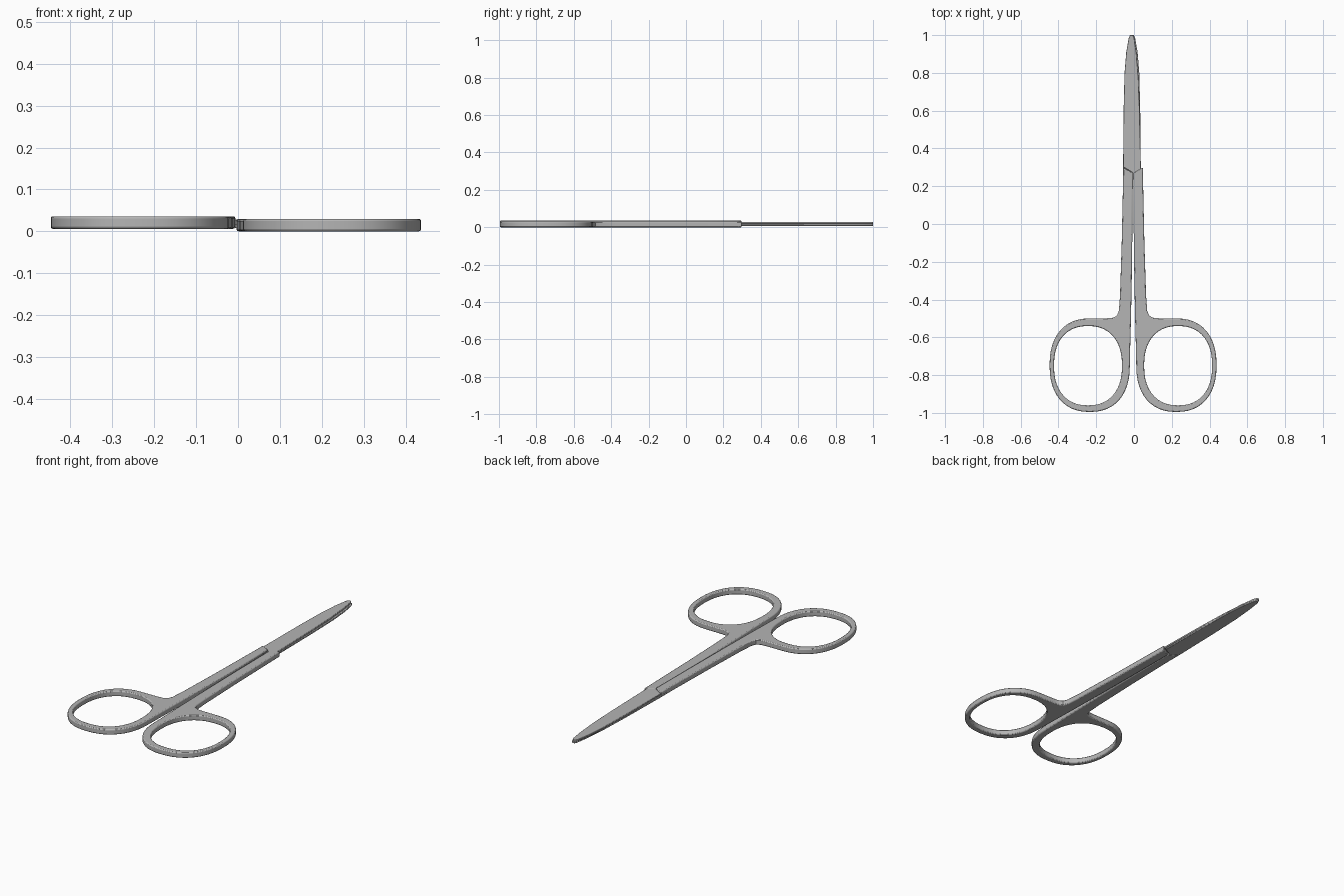
import bpy
import bmesh
from math import sin, cos, pi, radians, copysign

cube = bpy.data.objects.get("Cube")
if cube:
    bpy.data.objects.remove(cube, do_unlink=True)

# Brushed steel for every part
steel = bpy.data.materials.new("steel grey")
steel.use_nodes = True
steel.diffuse_color = (0.46, 0.46, 0.46, 1)
steel.node_tree.nodes["Principled BSDF"].inputs["Base Color"].default_value = steel.diffuse_color


def rounded_oval(cx, cy, rx, ry, start, end, steps, power=2.3):
    """Points along a slightly squared oval."""
    points = []
    for i in range(steps + 1):
        a = radians(start + (end - start) * i / steps)
        x, y = cos(a), sin(a)
        points.append((cx + rx * copysign(abs(x) ** (2 / power), x),
                       cy + ry * copysign(abs(y) ** (2 / power), y)))
    return points


def plate(name, loops, bottom, top, rim):
    """Flat plate from closed outlines, with softened rims."""
    bm = bmesh.new()
    for loop in loops:
        verts = [bm.verts.new((x, y, bottom)) for x, y in loop]
        for a, b in zip(verts, verts[1:] + verts[:1]):
            bm.edges.new((a, b))
    bmesh.ops.triangle_fill(bm, use_beauty=True, edges=bm.edges[:])
    sides = bmesh.ops.extrude_face_region(bm, geom=bm.faces[:], use_keep_orig=True)
    raised = [v for v in sides["geom"] if isinstance(v, bmesh.types.BMVert)]
    bmesh.ops.translate(bm, verts=raised, vec=(0, 0, top - bottom))
    bmesh.ops.recalc_face_normals(bm, faces=bm.faces[:])
    mesh = bpy.data.meshes.new(name)
    bm.to_mesh(mesh)
    bm.free()
    mesh.materials.append(steel)
    obj = bpy.data.objects.new(name, mesh)
    bpy.context.collection.objects.link(obj)
    bevel = obj.modifiers.new("soft rim", "BEVEL")
    bevel.width = rim
    bevel.segments = 2
    bevel.limit_method = "ANGLE"
    bevel.angle_limit = radians(60)
    bpy.ops.object.select_all(action="DESELECT")
    obj.select_set(True)
    bpy.context.view_layer.objects.active = obj
    bpy.ops.object.shade_smooth_by_angle(angle=radians(35))
    return obj


def turned_copy(obj, name, axis_x, axis_z=0.018):
    """Opposite half: the same part turned over about the long axis."""
    other = obj.copy()
    other.data = obj.data.copy()
    other.name = name
    other.rotation_euler.y = pi
    other.location = (2 * axis_x, 0, 2 * axis_z)
    bpy.context.collection.objects.link(other)


# Handle: shank running into a finger ring
inner_edge = [(-0.004, 0.27), (-0.002, 0), (0.002, -0.3), (0.006, -0.5), (0.01, -0.65)]
ring = rounded_oval(0.2245, -0.7475, 0.2125, 0.2475, 180, 450, 36)
outer_edge = [(0.13, -0.499), (0.1, -0.496), (0.08, -0.485), (0.07, -0.46),
              (0.064, -0.38), (0.055, -0.1), (0.047, 0.27), (0.047, 0.3)]
# The ring top between the shank and its crown is replaced by the flare
finger_hole = rounded_oval(0.2335, -0.75, 0.18, 0.21, 0, 360, 44)[:-1]
handle = plate("left_handle", [inner_edge + ring + outer_edge, finger_hole], 0, 0.03, 0.005)
turned_copy(handle, "right_handle", -0.005)

# Blade: thin leaf crossing over to the other side
blade_outline = [(0.0, 0.2), (0.036, 0.2), (0.036, 0.32), (0.03, 0.6), (0.023, 0.78),
                 (0.012, 0.91), (0.001, 0.985), (-0.006, 1.0), (-0.021, 1.0),
                 (-0.028, 0.985), (-0.041, 0.91), (-0.05, 0.8), (-0.055, 0.6),
                 (-0.057, 0.302), (-0.008, 0.273)]
blade = plate("upper_blade", [blade_outline], 0.0185, 0.0285, 0.002)
turned_copy(blade, "lower_blade", -0.011)
